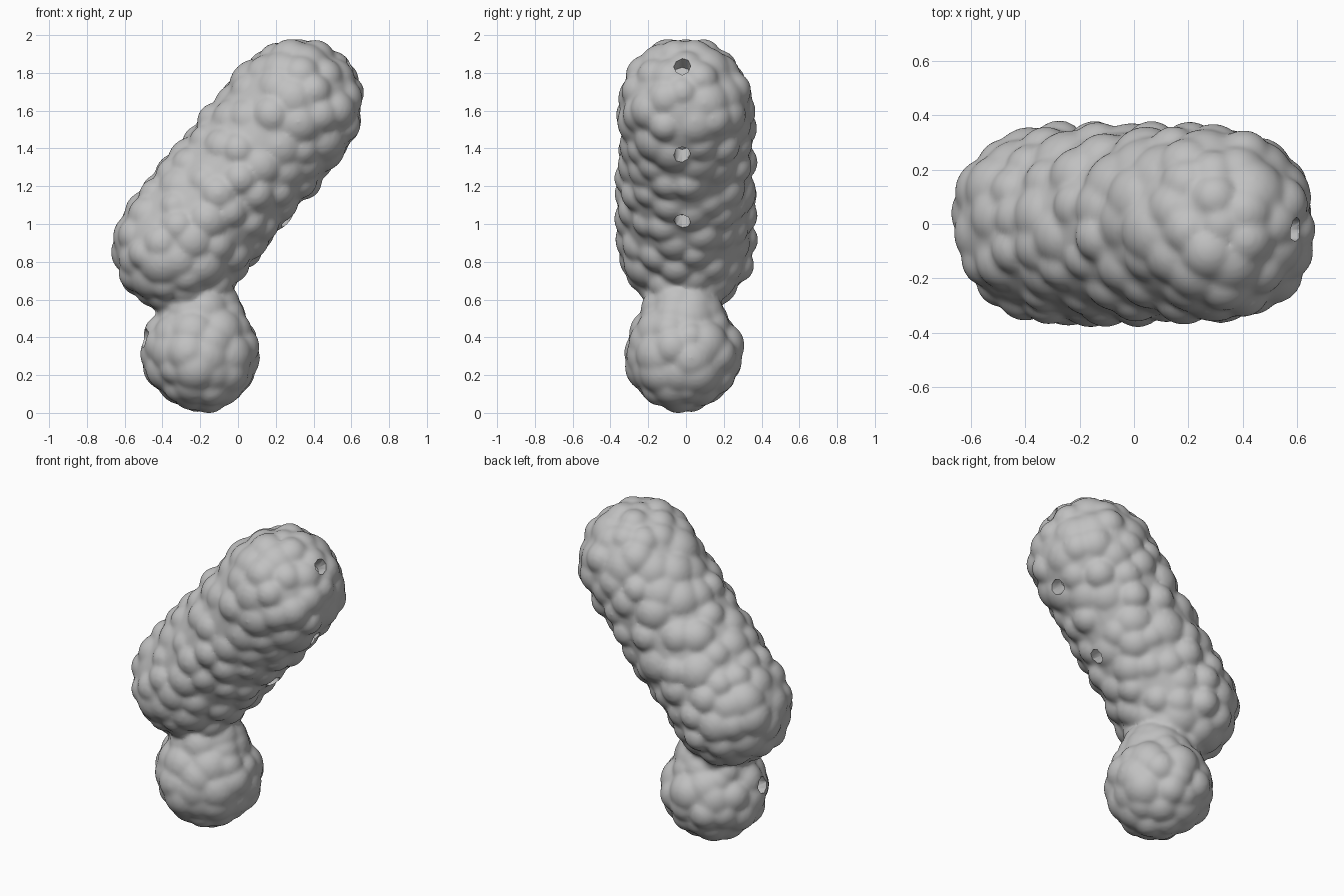
import bpy, bmesh, math, random
from mathutils import Vector, Matrix

random.seed(11)
if "Cube" in bpy.data.objects:
    bpy.data.objects.remove(bpy.data.objects["Cube"])

grey = bpy.data.materials.new("stone_grey")
grey.use_nodes = True
grey.diffuse_color = (0.53, 0.53, 0.53, 1)
grey.node_tree.nodes["Principled BSDF"].inputs["Base Color"].default_value = grey.diffuse_color


def ball(bm, centre, radius, detail=3):
    bmesh.ops.create_icosphere(bm, subdivisions=detail, radius=radius,
                               matrix=Matrix.Translation(centre))


def tube(bm, a, b, radius, sides=32):
    turn = (b - a).to_track_quat('Z', 'Y').to_matrix().to_4x4()
    bmesh.ops.create_cone(bm, cap_ends=True, segments=sides, radius1=radius, radius2=radius,
                          depth=(b - a).length, matrix=Matrix.Translation((a + b) / 2) @ turn)


def lumpy_capsule(bm, a, b, radius, spacing):
    """Smooth core covered with evenly scattered rounded lumps."""
    core = radius - 0.035
    ball(bm, a, core, 4)
    if a != b:
        ball(bm, b, core, 4)
        tube(bm, a, b, core)
    axis, kept = b - a, []
    for _ in range(4000):
        d = Vector([random.gauss(0, 1) for _ in range(3)]).normalized()
        p = a.lerp(b, random.random())
        if axis.length:
            u = axis.normalized()
            if random.random() < radius * 2 / (radius * 2 + axis.length):
                p = b if d.dot(u) > 0 else a          # rounded end
            else:
                d = (d - u * d.dot(u)).normalized()   # straight side
        s = p + d * radius
        if all((s - k).length > spacing for k in kept):
            kept.append(s)
            r = random.uniform(0.09, 0.15)
            ball(bm, s - d * (r + random.uniform(-0.008, 0.014)), r)


def finish(bm, name):
    mesh = bpy.data.meshes.new(name)
    bm.to_mesh(mesh)
    bm.free()
    obj = bpy.data.objects.new(name, mesh)
    bpy.context.collection.objects.link(obj)
    return obj


# Leaning body, round foot and the narrower neck between them
bm = bmesh.new()
lumpy_capsule(bm, Vector((-0.31, 0, 0.89)), Vector((0.31, 0, 1.625)), 0.375, 0.125)
foot, neck = Vector((-0.2, -0.01, 0.322)), Vector((-0.2, -0.01, 0.5))
lumpy_capsule(bm, foot, foot, 0.322, 0.125)
lumpy_capsule(bm, neck, neck, 0.25, 0.14)
body = finish(bm, "lumpy_body")
body.data.materials.append(grey)

# Bored holes: mouth position, outward direction and radius
holes = [((0.62, -0.02, 1.86), (0.8, 0, 0.6), 0.045),
         ((0.56, -0.02, 1.37), (0.75, 0, -0.65), 0.045),
         ((0.25, -0.02, 1.03), (0.8, 0, -0.6), 0.045),
         ((-0.49, -0.06, 0.4), (-1, 0, 0.25), 0.052)]
bm = bmesh.new()
for mouth, out, radius in holes:
    m, d = Vector(mouth), Vector(out).normalized()
    tube(bm, m - d * 0.1, m + d * 0.12, radius, 8)
cutter = finish(bm, "hole_cutter")
cutter.hide_render = True

# Fuse the lumps, soften the creases, then bore
bpy.context.view_layer.objects.active = body
body.select_set(True)
fuse = body.modifiers.new("fuse", 'REMESH')
fuse.mode, fuse.voxel_size = 'VOXEL', 0.013
soften = body.modifiers.new("soften", 'SMOOTH')
soften.factor, soften.iterations = 0.5, 8
bore = body.modifiers.new("bore", 'BOOLEAN')
bore.operation, bore.solver, bore.object = 'DIFFERENCE', 'EXACT', cutter
for name in ("fuse", "soften", "bore"):
    bpy.ops.object.modifier_apply(modifier=name)
bpy.data.objects.remove(cutter)

# Stand the piece on the ground
low = min(v.co.z for v in body.data.vertices)
body.data.transform(Matrix.Translation((0, 0, -low)))
bpy.ops.object.shade_smooth_by_angle(angle=math.radians(50))
